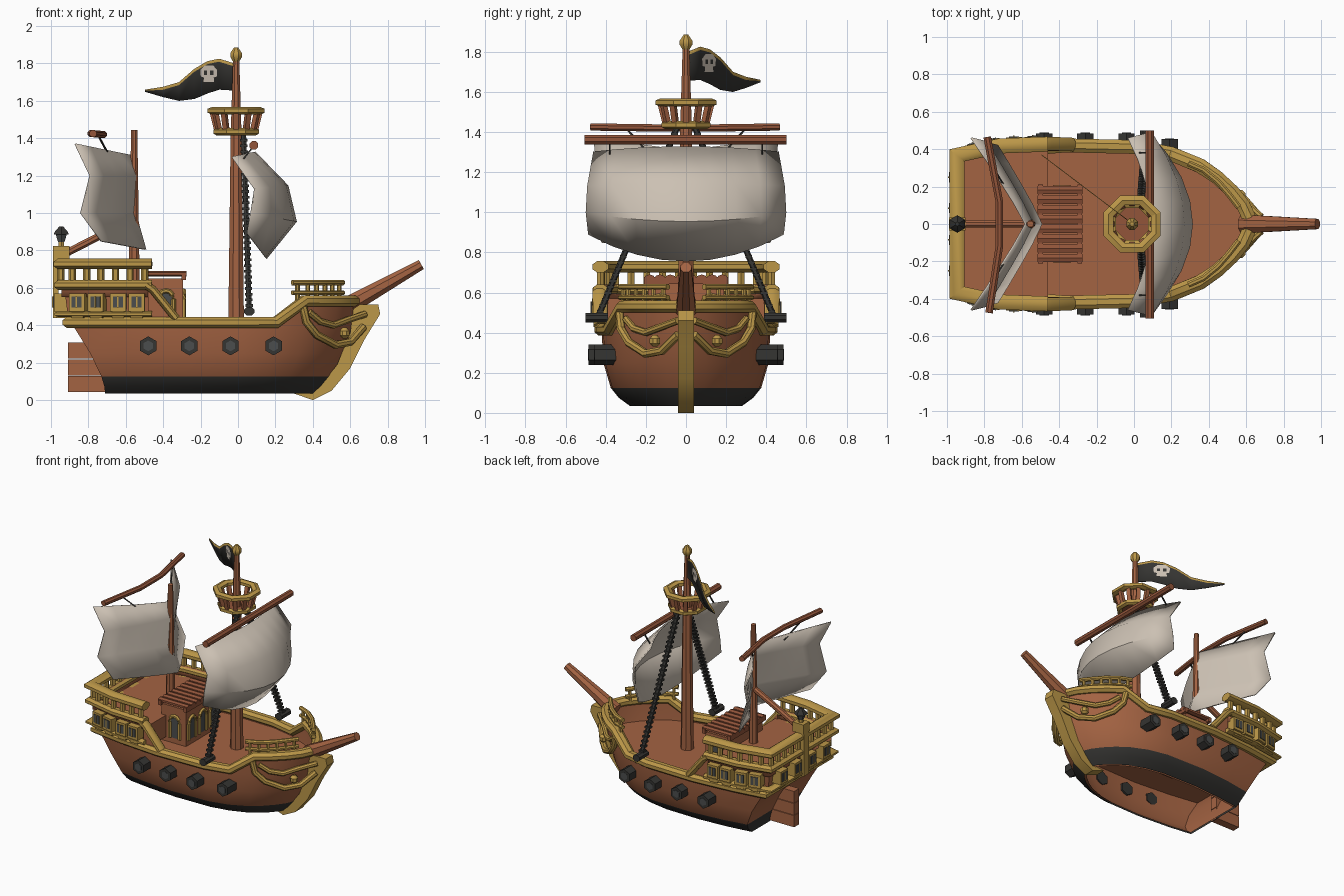
import bpy, bmesh, math
from mathutils import Vector as V

if "Cube" in bpy.data.objects:
    bpy.data.objects.remove(bpy.data.objects["Cube"])

def material(name, c):
    m = bpy.data.materials.new(name)
    m.diffuse_color = (*c, 1)
    m.use_nodes = True
    m.node_tree.nodes["Principled BSDF"].inputs["Base Color"].default_value = m.diffuse_color
    return m
WOOD = material("brown wood", (.37, .125, .055))
DARKWOOD = material("red brown wood", (.29, .09, .042))
GOLD = material("gold trim", (.50, .31, .065))
SAIL = material("sail cloth", (.60, .53, .45))
BLACK = material("black paint", (.036, .035, .032))
PANE = material("window grey", (.07, .075, .075))

def mesh(name, verts, faces, mats, rule=None, solid=0):
    me = bpy.data.meshes.new(name)
    me.from_pydata([tuple(v) for v in verts], [], faces)
    bm = bmesh.new(); bm.from_mesh(me)
    bmesh.ops.recalc_face_normals(bm, faces=bm.faces)
    bm.to_mesh(me); bm.free()
    ob = bpy.data.objects.new(name, me)
    bpy.context.collection.objects.link(ob)
    for m in (mats if isinstance(mats, list) else [mats]):
        me.materials.append(m)
    if rule:
        for p in me.polygons:
            p.material_index = rule(p.center)
    if solid:
        md = ob.modifiers.new("thickness", 'SOLIDIFY'); md.thickness = solid; md.offset = 0
    bpy.ops.object.select_all(action='DESELECT')
    ob.select_set(True); bpy.context.view_layer.objects.active = ob
    bpy.ops.object.shade_smooth_by_angle(angle=math.radians(35))
    return ob

def loft(name, rings, mats, closed=True, caps=True, rule=None, solid=0):
    n = len(rings[0]); faces = []
    for r in range(len(rings) - 1):
        for i in range(n if closed else n - 1):
            j = (i + 1) % n
            faces.append((r*n+i, r*n+j, (r+1)*n+j, (r+1)*n+i))
    if caps:
        faces += [tuple(range(n)), tuple(range((len(rings)-1)*n, len(rings)*n))]
    return mesh(name, [v for r in rings for v in r], faces, mats, rule, solid)

def tube(name, pts, w, h, mat, n=8, closed=False, taper=1):
    pts = [V(p) for p in pts]; k = len(pts); rings = []
    for i, p in enumerate(pts):
        a = p - pts[i-1] if (i or closed) else pts[1] - p
        b = pts[(i+1) % k] - p if (i < k-1 or closed) else a
        a, b = a.normalized(), b.normalized(); t = (a + b).normalized()
        side = V((0, 1, 0)) if abs(t.z) > .99 else t.cross(V((0, 0, 1))).normalized()
        up = side.cross(t).normalized()
        f = (1 + (taper - 1) * i / (k - 1)) / math.cos(math.pi / n)
        m = 1 / max(.5, t.dot(b))
        ang = [2*math.pi*(q+.5)/n for q in range(n)]
        rings.append([p + side*w*f*m*math.cos(q) + up*h*f*math.sin(q) for q in ang])
    if closed:
        rings.append(rings[0])
    return loft(name, rings, mat, caps=not closed)

def box(name, c, s, mat):
    x, y, z = (d / 2 for d in s); c = V(c)
    return loft(name, [[c + V((a*x, b*y, e*z)) for a, b in ((-1,-1),(1,-1),(1,1),(-1,1))] for e in (-1, 1)], mat)

def lathe(name, x, y, prof, mat, n=8):
    return loft(name, [[(x+r*math.cos(2*math.pi*(i+.5)/n), y+r*math.sin(2*math.pi*(i+.5)/n), z)
                        for i in range(n)] for r, z in prof], mat)

def along(pts, count):
    pts = [V(p) for p in pts]; L = [(b-a).length for a, b in zip(pts, pts[1:])]
    for i in range(count):
        d = sum(L) * (i + .5) / count
        for a, b, l in zip(pts, pts[1:], L):
            if d <= l:
                yield a.lerp(b, d / l), (b - a).normalized(); break
            d -= l

# hull outline and shells
SHAPE = [(0,.86),(.15,.94),(.35,1),(.6,.98),(.72,.89),(.82,.74),(.88,.59),(.93,.42),(.97,.24)]
def ring(z, xs, xb, w, ztop=None):
    half = [(xs+(xb-xs)*u, w*f, z if ztop is None or u < .75 else ztop) for u, f in SHAPE]
    return ([(x, -y, q) for x, y, q in half] + [(xb, 0, z if ztop is None else ztop)]
            + [(x, y, q) for x, y, q in reversed(half)])
LEVELS = [(.035,-.71,.42,.28),(.075,-.715,.46,.335),(.125,-.73,.50,.375),(.25,-.79,.57,.412),
          (.395,-.88,.62,.42),(.41,-.90,.64,.42,.525)]
loft("hull", [ring(*l) for l in LEVELS], [WOOD, BLACK], caps=False, rule=lambda c: int(c.z < .12))
loft("hull_lining", [ring(l[0], l[1]+.015, l[2]-.02, l[3]-.015, *l[4:]) for l in LEVELS], WOOD, caps=False)
mesh("main_deck", ring(.38, -.86, .60, .41), [tuple(range(19))], WOOD)
tube("gunwale", ring(.415, -.90, .63, .42, .53), .037, .03, GOLD, closed=True)

# stem and rudder
prof = [(.30,.035),(.40,0),(.5,.05),(.6,.17),(.68,.33),(.76,.46),(.75,.51),(.62,.51),(.6,.36),(.53,.19),(.46,.1),(.38,.045)]
loft("stem", [[(x, y, z) for x, z in prof] for y in (-.04, .04)], GOLD)
for i in range(3):
    box("rudder_plank", (-.81, 0, .085 + .09*i), (.2, .06, .086), WOOD)
tube("bowsprit", [(.58,0,.5), (.98,0,.725)], .05, .05, WOOD, taper=.55)

# poop block, rails and windows
def stern(z, d=0):
    h = [(-.46,.415+d), (-.72,.405+d), (-.935-d,.355+d)]
    return [(x, -y, z) for x, y in h] + [(x, y, z) for x, y in reversed(h)]
loft("poop_block", [stern(.41, -.03), stern(.57, -.01)], WOOD)
loft("poop_bulwark", [stern(.55), stern(.64)], WOOD, closed=False, caps=False, solid=.02)
tube("poop_lower_rail", stern(.615, .012), .036, .026, GOLD)
tube("poop_top_rail", stern(.728, .012), .04, .028, GOLD)
tube("window_sill_rail", stern(.46, .015), .03, .016, GOLD)
for p, t in along(stern(0, .012), 22):
    tube("poop_baluster", [(p.x, p.y, .63), (p.x, p.y, .71)], .017, .017, GOLD, 6)

def window(p, t):
    out = V((t.y, -t.x, 0))
    if out.dot(V((p.x + .6, p.y, 0))) < 0: out = -out
    def slab(name, w, z0, z1, d0, d1, m):
        loft(name, [[p+t*a*w+out*d+V((0,0,z)) for a, d in ((-1,d0),(1,d0),(1,d1),(-1,d1))] for z in (z0, z1)], m)
    slab("window_frame", .043, .475, .57, -.03, .055, GOLD)
    slab("window_pane", .027, .495, .555, .05, .06, PANE)
    slab("window_bar", .004, .495, .555, .055, .064, GOLD)
    slab("window_bracket", .032, .44, .475, -.03, .04, GOLD)
for s in (-1, 1):
    for x in (-.85, -.75, -.64, -.54):
        a, b = ((-.72,.405),(-.935,.355)) if x < -.72 else ((-.46,.415),(-.72,.405))
        f = (x - a[0]) / (b[0] - a[0])
        window(V((x, s*(a[1]+(b[1]-a[1])*f), 0)), V((b[0]-a[0], s*(b[1]-a[1]), 0)).normalized())
for y in (-.25, -.085, .085, .25):
    window(V((-.93, y, 0)), V((0, 1, 0)))

for s in (-1, 1):
    # sloping ends of the poop
    loft("slope_panel", [[(x, s*y, z) for x, z in ((-.48,.41),(-.33,.41),(-.48,.61))] for y in (.39, .425)], WOOD)
    tube("slope_trim", [(-.49,s*.43,.615), (-.455,s*.43,.59), (-.33,s*.425,.435)], .036, .022, GOLD)
    # cannons
    for x in (-.48, -.26, -.04, .19):
        y = .37 if x > .1 else .40
        tube("cannon", [(x, s*(y-.02), .29), (x, s*(y+.035), .29), (x, s*(y+.085), .29)], .044, .044, BLACK, 6)
        tube("cannon_bore", [(x, s*(y+.08), .29), (x, s*(y+.088), .29)], .025, .025, PANE, 6)
    # bow scrolls
    tube("bow_scroll", [(x, s*y, z) for x, y, z in ((.35,.33,.50),(.365,.325,.42),(.42,.285,.35),(.52,.20,.295),(.60,.12,.31),(.67,.04,.39))], .02, .02, GOLD)
    tube("bow_upper_scroll", [(x, s*y, z) for x, y, z in ((.38,.30,.47),(.44,.26,.42),(.51,.20,.40),(.59,.12,.43),(.68,.04,.46))], .017, .017, GOLD)
    lathe("bow_knob", .57, s*.155, [(.012,.33),(.028,.345),(.028,.37),(.012,.388)], GOLD)
    # forecastle railing
    path = [(.29,s*.325,0), (.37,s*.29,0), (.45,s*.225,0), (.51,s*.155,0), (.56,s*.09,0)]
    for z, r in ((.575,.012), (.628,.014)):
        tube("fore_rail", [(x, y, z) for x, y, _ in path], .016, r, GOLD)
    for p, t in along(path, 6):
        tube("fore_baluster", [(p.x, p.y, .52), (p.x, p.y, .63)], .011, .011, GOLD, 6)
    # shroud with rungs
    a, b = V((.06, s*.44, .475)), V((.03, s*.045, 1.42))
    tube("shroud", [a, b], .013, .013, BLACK, 6)
    for i in range(30):
        p = a.lerp(b, (i+1)/31)
        box("shroud_knot", p, (.04, .034, .014), BLACK)
    tube("shroud_block", [(.06,s*.39,.475), (.06,s*.5,.475)], .027, .024, BLACK)

# cabin with plank roof and arches
box("cabin", (-.395, 0, .51), (.2, .38, .28), WOOD)
for x in (-.5, -.29):
    box("roof_beam", (x, 0, .66), (.025, .42, .035), DARKWOOD)
for i in range(8):
    tube("roof_plank", [(-.515, -.182+.052*i, .675), (-.275, -.182+.052*i, .675)], .022, .013, DARKWOOD, 6)
def arch(o, d, n):
    o, d, n = V(o), V(d), V(n)
    pts = [o-d*.04] + [o+d*.04*-math.cos(math.pi*i/6)+V((0,0,.12+.045*math.sin(math.pi*i/6))) for i in range(7)] + [o+d*.04]
    tube("arch_frame", [p+n*.005 for p in pts], .011, .011, GOLD, 6)
    mesh("arch_pane", [p+n*.004 for p in pts], [tuple(range(9))], PANE)
for y in (-.125, 0, .125):
    arch((-.295, y, .42), (0, 1, 0), (1, 0, 0))
for s in (-1, 1):
    arch((-.385, s*.19, .42), (1, 0, 0), (0, s, 0))

# masts, yards and boom
lathe("main_mast", -.01, 0, [(.046,.37),(.04,.8),(.032,1.4),(.018,1.83)], WOOD)
lathe("mast_finial", -.01, 0, [(.018,1.81),(.034,1.835),(.034,1.855),(.012,1.885)], GOLD)
lathe("mizzen_mast", -.555, 0, [(.034,.38),(.029,.8),(.018,1.445)], WOOD)
tube("main_yard", [(.085,-.505,1.362), (.085,.5,1.362)], .023, .023, DARKWOOD)
tube("mizzen_yard", [(-.775,-.475,1.425), (-.72,-.12,1.42), (-.72,.12,1.42), (-.785,.465,1.425)], .02, .018, DARKWOOD)
tube("boom", [(-.56,0,.97), (-.92,0,.785)], .02, .02, WOOD)
for s in (-1, 1):
    tube("mizzen_rope", [(-.75,s*.3,1.42), (-.68,s*.18,1.29)], .004, .004, BLACK, 4)
    tube("main_rope", [(.085,s*.38,1.36), (.03,s*.38,1.29)], .004, .004, BLACK, 4)

# sails: rows of edge x, edge z, half width, centre x, centre z
def sail(name, rows, power):
    rings = []
    for xe, ze, w, xc, zc in rows:
        rings.append([(xc+(xe-xc)*abs(i/4)**power, w*i/4, zc+(ze-zc)*abs(i/4)**power) for i in range(-4, 5)])
    loft(name, rings, SAIL, closed=False, caps=False, solid=.01)
sail("main_sail", [(-.03,1.30,.46,.09,1.325),(.09,1.13,.49,.265,1.145),(.07,1.0,.497,.31,.955),(.05,.89,.485,.15,.758)], 2)
sail("mizzen_sail", [(-.87,1.37,.46,-.58,1.31),(-.79,1.2,.44,-.54,1.2),(-.84,1.0,.45,-.55,1.0),(-.73,.85,.42,-.495,.805)], 1.1)

# crow's nest
def octagon(r, z):
    return [(-.01+r*math.cos(math.pi*(i+.5)/4), r*math.sin(math.pi*(i+.5)/4), z) for i in range(8)]
tube("nest_top_ring", octagon(.137, 1.547), .026, .018, GOLD, 6, True)
tube("nest_base_ring", octagon(.112, 1.435), .018, .018, GOLD, 6, True)
mesh("nest_floor", octagon(.11, 1.435), [tuple(range(8))], DARKWOOD)
for i in range(12):
    c, s = math.cos(math.pi*i/6), math.sin(math.pi*i/6)
    tube("nest_post", [(-.01+.105*c, .105*s, 1.44), (-.01+.13*c, .13*s, 1.54)], .014, .012, WOOD, 4)

# flag flying diagonally, with gold upper hem and a pale skull plate
def fp(s, z, off=0):
    return (-.02-.475*s+off*.6, .01+.36*s+off*.8, z)
EDGE = [(0,1.80,1.655),(.17,1.825,1.66),(.3,1.812,1.64),(.45,1.77,1.61),(.62,1.70,1.60),(.8,1.675,1.62),(1,1.66,1.648)]
loft("flag", [[fp(s, t) for s, t, b in EDGE], [fp(s, t-min(.016, (t-b)*.5)) for s, t, b in EDGE], [fp(s, b) for s, t, b in EDGE]],
     [BLACK, GOLD], closed=False, caps=False, solid=.004)
fl = bpy.data.objects["flag"].data
for i, p in enumerate(fl.polygons):
    p.material_index = int(i < 6)
SK = [(-.06,1.705),(.06,1.705),(.055,1.73),(.09,1.735),(.095,1.77),(.05,1.793),(-.05,1.793),(-.095,1.77),(-.09,1.735),(-.055,1.73)]
for o in (-.005, .005):
    mesh("skull_plate", [fp(.28+s, z-.005, o) for s, z in SK], [tuple(range(10))], SAIL)
    for e in (-.035, .035):
        mesh("skull_eye", [fp(.28+e+a*.018, 1.75+b*.011, o*1.3) for a, b in ((-1,-1),(1,-1),(1,1),(-1,1))], [(0,1,2,3)], BLACK)

# stern lantern
box("lantern_bracket", (-.945, 0, .79), (.09, .07, .07), GOLD)
box("stern_post", (-.975, 0, .60), (.03, .06, .32), GOLD)
lathe("lantern_neck", -.945, 0, [(.018,.82),(.018,.845)], GOLD, 6)
lathe("lantern_glass", -.945, 0, [(.02,.845),(.034,.885)], PANE, 6)
lathe("lantern_roof", -.945, 0, [(.047,.885),(.04,.9),(.012,.928)], BLACK, 6)
